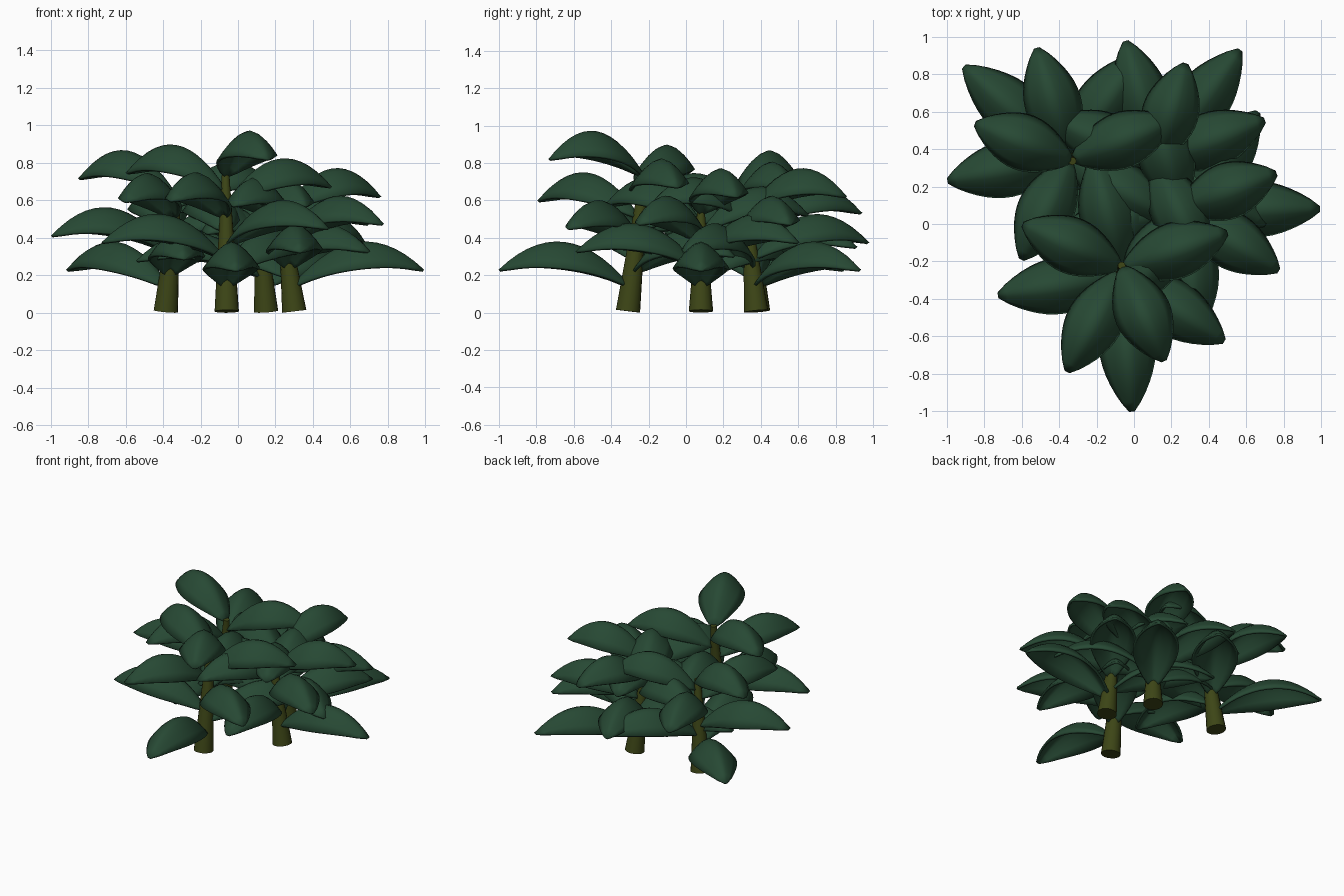
import bpy, bmesh, math
from mathutils import Matrix, Vector

cube = bpy.data.objects.get("Cube")
if cube:
    bpy.data.objects.remove(cube, do_unlink=True)


def make_material(name, color):
    mat = bpy.data.materials.new(name)
    mat.use_nodes = True
    mat.diffuse_color = color
    bsdf = mat.node_tree.nodes["Principled BSDF"]
    bsdf.inputs["Base Color"].default_value = color
    bsdf.inputs["Roughness"].default_value = 0.8
    return mat


leaf_green = make_material("leaf green", (0.020, 0.066, 0.034, 1))
stem_olive = make_material("stem olive", (0.046, 0.060, 0.008, 1))


def add_object(name, bm, mat):
    mesh = bpy.data.meshes.new(name)
    for face in bm.faces:
        face.smooth = True
    bm.to_mesh(mesh)
    bm.free()
    mesh.materials.append(mat)
    obj = bpy.data.objects.new(name, mesh)
    bpy.context.collection.objects.link(obj)
    return obj


# Arched leaf with drooping sides and tip; origin on the stem axis at tip height
def make_leaf(name, length):
    bm = bmesh.new()
    bmesh.ops.create_grid(bm, x_segments=14, y_segments=8, size=1)
    for v in bm.verts:
        t, u = (v.co.x + 1) / 2, v.co.y
        swell = max(math.sin(math.pi * t), 0) ** 0.85
        half_width = 0.015 + 0.137 * swell
        ridge = -0.09 + 0.861 * t - 0.771 * t * t
        droop = 0.14 * swell * abs(u) ** 1.6
        v.co = (length * t, u * half_width, ridge - droop)
    obj = add_object(name, bm, leaf_green)
    solid = obj.modifiers.new("thickness", "SOLIDIFY")
    solid.thickness = 0.016
    solid.offset = -1
    return obj


# Tapered stem, tilted away from its lowest leaf
def make_stem(name, height):
    bm = bmesh.new()
    bmesh.ops.create_cone(bm, cap_ends=True, segments=16, radius1=0.065,
                          radius2=0.02, depth=height,
                          matrix=Matrix.Translation((0, 0, height / 2)))
    bmesh.ops.rotate(bm, verts=bm.verts, cent=(0, 0, 0),
                     matrix=Matrix.Rotation(-math.atan(LEAN), 3, "Y"))
    return add_object(name, bm, stem_olive)


LEAN = 0.12
LEAF_COUNT = 9
GOLDEN_ANGLE = 137.5
LOWEST_TIP = 0.23

# name, base x, base y, heading of lowest leaf, height step between leaves
PLANTS = [
    ("front", -0.06, -0.31, -86, 0.074),
    ("back_right", -0.385, 0.385, 139, 0.061),
    ("back_left", 0.15, 0.375, 53, 0.049),
    ("left", 0.30, 0.08, 0, 0.049),
]

for name, x, y, heading, step in PLANTS:
    place = Matrix.Translation((x, y, 0)) @ Matrix.Rotation(math.radians(heading), 4, "Z")
    top = LOWEST_TIP + step * (LEAF_COUNT - 1) - 0.08
    stem = make_stem(name + "_stem", top)
    stem.matrix_world = Matrix.Translation((0, 0, 0.008)) @ place
    # Leaves spiral up the stem, getting shorter
    for k in range(LEAF_COUNT):
        tip = LOWEST_TIP + step * k
        leaf = make_leaf(f"{name}_leaf_{k + 1}", 0.71 - 0.019 * k)
        on_stem = Vector((-LEAN * (tip - 0.09), 0, tip))
        turn = Matrix.Rotation(math.radians(GOLDEN_ANGLE * k), 4, "Z")
        leaf.matrix_world = place @ Matrix.Translation(on_stem) @ turn

# Keep the rims of the stems crisp
bpy.ops.object.select_all(action="DESELECT")
for obj in bpy.context.collection.objects:
    if obj.type == "MESH" and obj.name.endswith("_stem"):
        obj.select_set(True)
        bpy.context.view_layer.objects.active = obj
bpy.ops.object.shade_smooth_by_angle(angle=math.radians(40))
